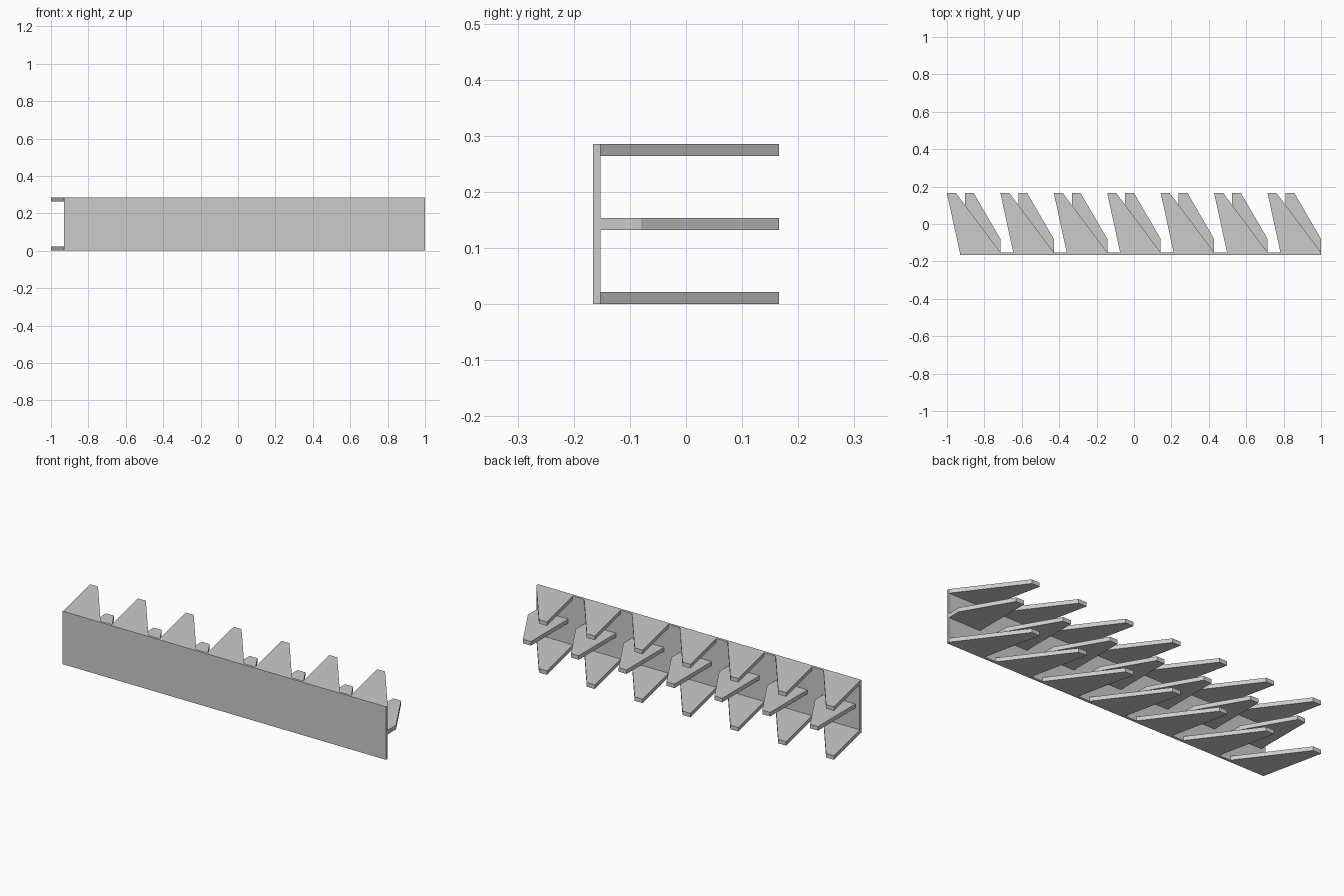
import bpy
import bmesh

if "Cube" in bpy.data.objects:
    bpy.data.objects.remove(bpy.data.objects["Cube"], do_unlink=True)

grey = bpy.data.materials.new("plain grey")
grey.use_nodes = True
colour = (0.6, 0.6, 0.6, 1)
grey.diffuse_color = colour
grey.node_tree.nodes["Principled BSDF"].inputs["Base Color"].default_value = colour


def slab(name, outline, z0, z1):
    """Extrude a flat outline between two heights."""
    bm = bmesh.new()
    face = bm.faces.new([bm.verts.new((x, y, z0)) for x, y in outline])
    top = bmesh.ops.extrude_face_region(bm, geom=[face])["geom"]
    verts = [v for v in top if isinstance(v, bmesh.types.BMVert)]
    bmesh.ops.translate(bm, verts=verts, vec=(0, 0, z1 - z0))
    bmesh.ops.recalc_face_normals(bm, faces=bm.faces)
    mesh = bpy.data.meshes.new(name)
    bm.to_mesh(mesh)
    bm.free()
    mesh.materials.append(grey)
    obj = bpy.data.objects.new(name, mesh)
    bpy.context.collection.objects.link(obj)
    return obj


FRONT, INNER, BACK = -0.166, -0.152, 0.166
HEIGHT, THICK = 0.286, 0.022
COUNT, PITCH = 7, 0.2857

# Long upright front plate
slab("front_plate", [(-0.93, FRONT), (1, FRONT), (1, INNER), (-0.93, INNER)], 0, HEIGHT)

# Fin outlines, measured from the right-hand end of each bay
outer_fin = [(-0.217, INNER), (0, INNER), (-0.238, BACK), (-0.286, BACK)]
middle_fin = [(-0.19, INNER), (0, INNER), (0, -0.08), (-0.143, BACK), (-0.19, BACK)]

# Three tiers of slanted fins along the back of the plate
tiers = [("lower_fin", outer_fin, 0),
         ("middle_fin", middle_fin, 0.132),
         ("upper_fin", outer_fin, HEIGHT - THICK)]
for i in range(COUNT):
    end = 1 - i * PITCH
    for name, outline, z in tiers:
        slab(f"{name}_{i + 1}", [(end + x, y) for x, y in outline], z, z + THICK)
